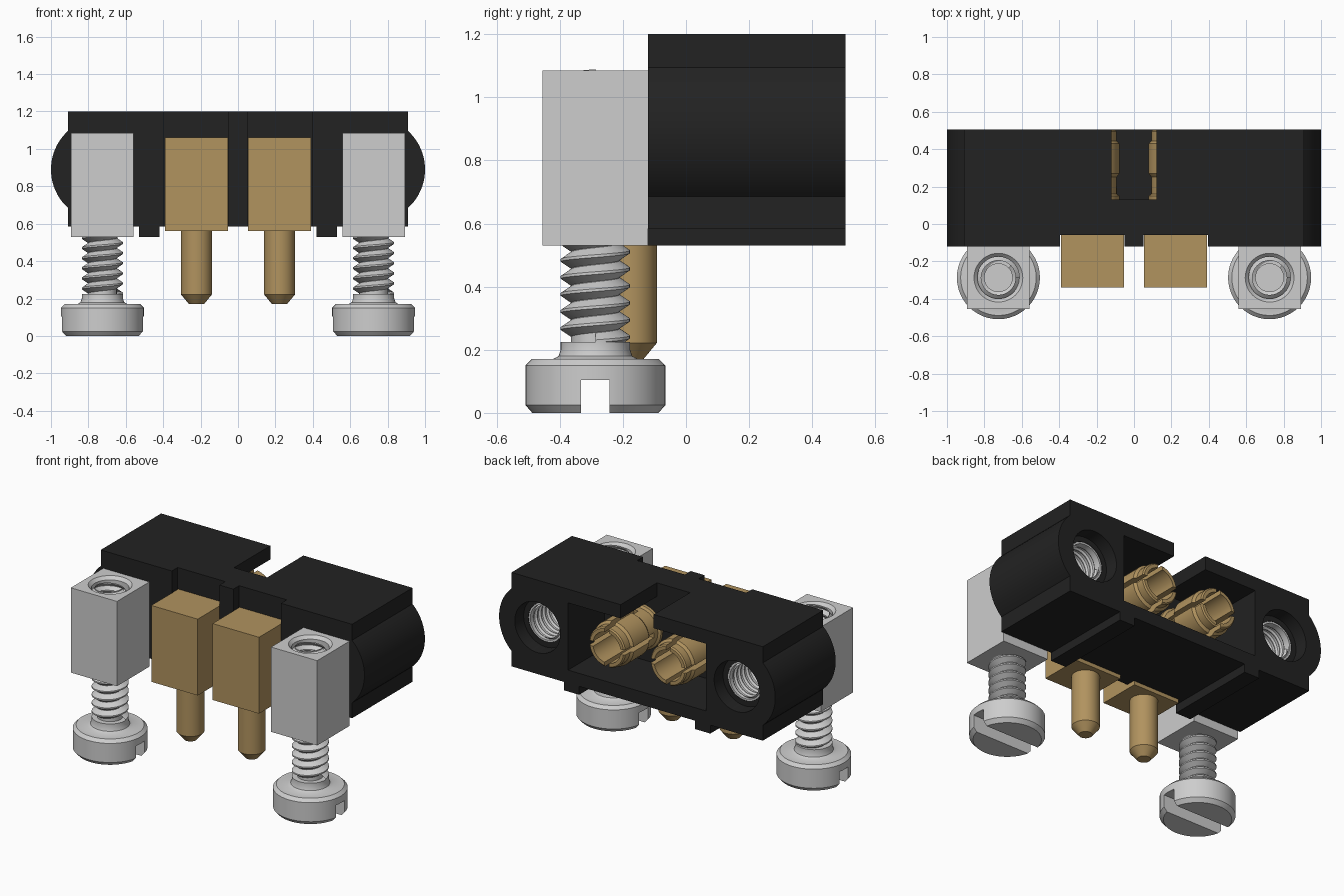
import bpy, bmesh, math
from mathutils import Matrix, Vector

if "Cube" in bpy.data.objects:
    bpy.data.objects.remove(bpy.data.objects["Cube"])


def material(name, rgb):
    m = bpy.data.materials.new(name)
    m.diffuse_color = (*rgb, 1)
    m.use_nodes = True
    m.node_tree.nodes["Principled BSDF"].inputs["Base Color"].default_value = m.diffuse_color
    return m


BLACK = material("black plastic", (0.016, 0.016, 0.016))
SILVER = material("silver metal", (0.61, 0.61, 0.61))
GOLD = material("gold metal", (0.44, 0.292, 0.114))
ALONG_Y = Matrix.Rotation(-math.pi / 2, 4, 'X')


def finish(name, bm, mat, matrix=Matrix(), fix=True):
    bm.transform(matrix)
    if fix:
        bmesh.ops.recalc_face_normals(bm, faces=bm.faces)
    me = bpy.data.meshes.new(name)
    bm.to_mesh(me)
    bm.free()
    me.materials.append(mat)
    ob = bpy.data.objects.new(name, me)
    bpy.context.collection.objects.link(ob)
    smooth(ob)
    return ob


def smooth(ob):
    ob.data.shade_smooth()
    ob.data.set_sharp_from_angle(angle=math.radians(30))


def box(name, lo, hi, mat):
    bm = bmesh.new()
    bmesh.ops.create_cube(bm, size=1)
    lo, hi = Vector(lo), Vector(hi)
    return finish(name, bm, mat, Matrix.Translation((lo + hi) / 2) @ Matrix.Diagonal((*(hi - lo), 1)))


def lathe(name, profile, mat, matrix, n=48, closed=False):
    """Spin (radius, height) points about z; open profiles get end caps."""
    bm = bmesh.new()
    rings = [[bm.verts.new((r * math.cos(2 * math.pi * i / n), r * math.sin(2 * math.pi * i / n), z))
              for i in range(n)] for r, z in profile]
    pairs = list(zip(rings, rings[1:]))
    if closed:
        pairs.append((rings[-1], rings[0]))
    else:
        bm.faces.new(rings[0][::-1])
        bm.faces.new(rings[-1])
    for a, b in pairs:
        for i in range(n):
            j = (i + 1) % n
            bm.faces.new((a[i], a[j], b[j], b[i]))
    return finish(name, bm, mat, matrix)


def thread(name, root, crest, pitch, length, mat, matrix, inward=False, n=32):
    """Helical V thread rising along z."""
    bm = bmesh.new()
    rows = []
    for k in range(int(length / pitch * n) + 1):
        a = 2 * math.pi * k / n
        z = pitch * k / n
        rows.append([bm.verts.new((r * math.cos(a), r * math.sin(a), z + dz))
                     for r, dz in ((root, 0), (crest, pitch * 0.42), (crest, pitch * 0.58))])
    for k in range(len(rows) - 1):
        a, b = rows[k], rows[k + 1]
        for i in range(2):
            bm.faces.new((a[i], b[i], b[i + 1], a[i + 1]))
        if k + n + 1 < len(rows):
            bm.faces.new((a[2], b[2], rows[k + n + 1][0], rows[k + n][0]))
    if inward:
        bmesh.ops.reverse_faces(bm, faces=bm.faces)
    return finish(name, bm, mat, matrix, fix=False)


def cut(ob, cutters):
    for c in cutters:
        m = ob.modifiers.new("cut", 'BOOLEAN')
        m.operation, m.solver, m.object = 'DIFFERENCE', 'EXACT', c
    bpy.context.view_layer.update()
    dg = bpy.context.evaluated_depsgraph_get()
    me = bpy.data.meshes.new_from_object(ob.evaluated_get(dg))
    ob.modifiers.clear()
    ob.data = me
    for c in cutters:
        bpy.data.objects.remove(c)
    smooth(ob)


def at(x, y, z):
    return Matrix.Translation((x, y, z))


# Housing: extruded outline with rounded ends and two bottom ribs
CX, CZ, R = 0.722, 0.89, 0.278
a0 = math.acos((0.91 - CX) / R)
half = [(0.42, 0.585), (0.42, 0.53), (0.53, 0.53), (0.53, 0.585), (0.91, 0.585)]
half += [(CX + R * math.cos(a), CZ + R * math.sin(a))
         for a in (a0 * (i / 10 - 1) for i in range(21))] + [(0.91, 1.2)]
outline = half + [(-x, z) for x, z in reversed(half)]
bm = bmesh.new()
face = bm.faces.new([bm.verts.new((x, -0.12, z)) for x, z in outline])
ext = bmesh.ops.extrude_face_region(bm, geom=[face])
bmesh.ops.translate(bm, vec=(0, 0.625, 0), verts=[v for v in ext["geom"] if isinstance(v, bmesh.types.BMVert)])
housing = finish("housing", bm, BLACK)

# Housing openings: mating cavity, top slot, contact notches, screw bores
cutters = [box("cavity_cut", (-0.5, 0.13, 0.67), (0.5, 0.6, 1.11), BLACK),
           box("slot_cut", (-0.12, 0.13, 0.9), (0.12, 0.6, 1.3), BLACK)]
for s in (-1, 1):
    x0, x1 = sorted((s * 0.05, s * 0.395))
    cutters.append(box("notch_cut", (x0, -0.2, 0.4), (x1, -0.06, 1.3), BLACK))
    cutters.append(lathe("bore_cut", [(0.125, -0.2), (0.125, 0.42), (0.16, 0.42), (0.17, 0.6)],
                         BLACK, at(s * CX, 0, CZ) @ ALONG_Y))
cut(housing, cutters)

for s, side in ((-1, "left"), (1, "right")):
    # Contact: block, solder pin and slotted socket
    x = s * 0.222
    box(side + "_contact_block", (x - 0.168, -0.34, 0.56), (x + 0.168, -0.06, 1.06), GOLD)
    lathe(side + "_solder_pin", [(0.04, 0.17), (0.083, 0.222), (0.083, 0.57)], GOLD, at(x, -0.175, 0))
    socket = lathe(side + "_socket",
                   [(0.1, 0.12), (0.145, 0.12), (0.145, 0.15), (0.13, 0.16), (0.13, 0.25), (0.145, 0.27),
                    (0.145, 0.43), (0.13, 0.445), (0.13, 0.495), (0.122, 0.503), (0.1, 0.503)],
                   GOLD, at(x, 0, CZ) @ ALONG_Y, closed=True)
    cut(socket, [box("slit", (x - 0.016, 0.2, CZ - 0.2), (x + 0.016, 0.6, CZ + 0.2), GOLD),
                 box("slit", (x - 0.2, 0.2, CZ - 0.016), (x + 0.2, 0.6, CZ + 0.016), GOLD)])
    lathe(side + "_socket_floor", [(0.105, 0.1), (0.105, 0.14)], GOLD, at(x, 0, CZ) @ ALONG_Y)

    # Nut block with a threaded hole from the top
    x, y = s * 0.725, -0.287
    block = box(side + "_nut_block", (x - 0.167, -0.455, 0.53), (x + 0.167, -0.12, 1.085), SILVER)
    cut(block, [lathe("hole_cut", [(0.112, 0.6), (0.112, 1.065), (0.135, 1.09), (0.135, 1.2)],
                      SILVER, at(x, y, 0))])
    thread(side + "_nut_thread", 0.113, 0.092, 0.05, 0.45, SILVER, at(x, y, 0.61), inward=True)

    # Threaded liner of the mating bore
    thread(side + "_bore_thread", 0.123, 0.102, 0.04, 0.5, SILVER,
           at(s * CX, -0.1, CZ) @ ALONG_Y, inward=True)
    lathe(side + "_bore_liner", [(0.113, -0.12), (0.1245, -0.12), (0.1245, 0.418), (0.113, 0.418)],
          SILVER, at(s * CX, 0, CZ) @ ALONG_Y, closed=True)

    # Slotted screw: head with neck, threaded shank, end face
    head = lathe(side + "_screw_head",
                 [(0.2, 0), (0.222, 0.025), (0.222, 0.15), (0.202, 0.17), (0.135, 0.17),
                  (0.117, 0.18), (0.11, 0.2), (0.11, 0.225)], SILVER, at(x, y, 0))
    cut(head, [box("slot_cut", (x - 0.4, y - 0.045, -0.1), (x + 0.4, y + 0.045, 0.105), SILVER)])
    thread(side + "_screw_thread", 0.076, 0.11, 0.054, 0.44, SILVER, at(x, y, 0.2))
    lathe(side + "_screw_shank", [(0.077, 0.2), (0.077, 0.66)], SILVER, at(x, y, 0))
